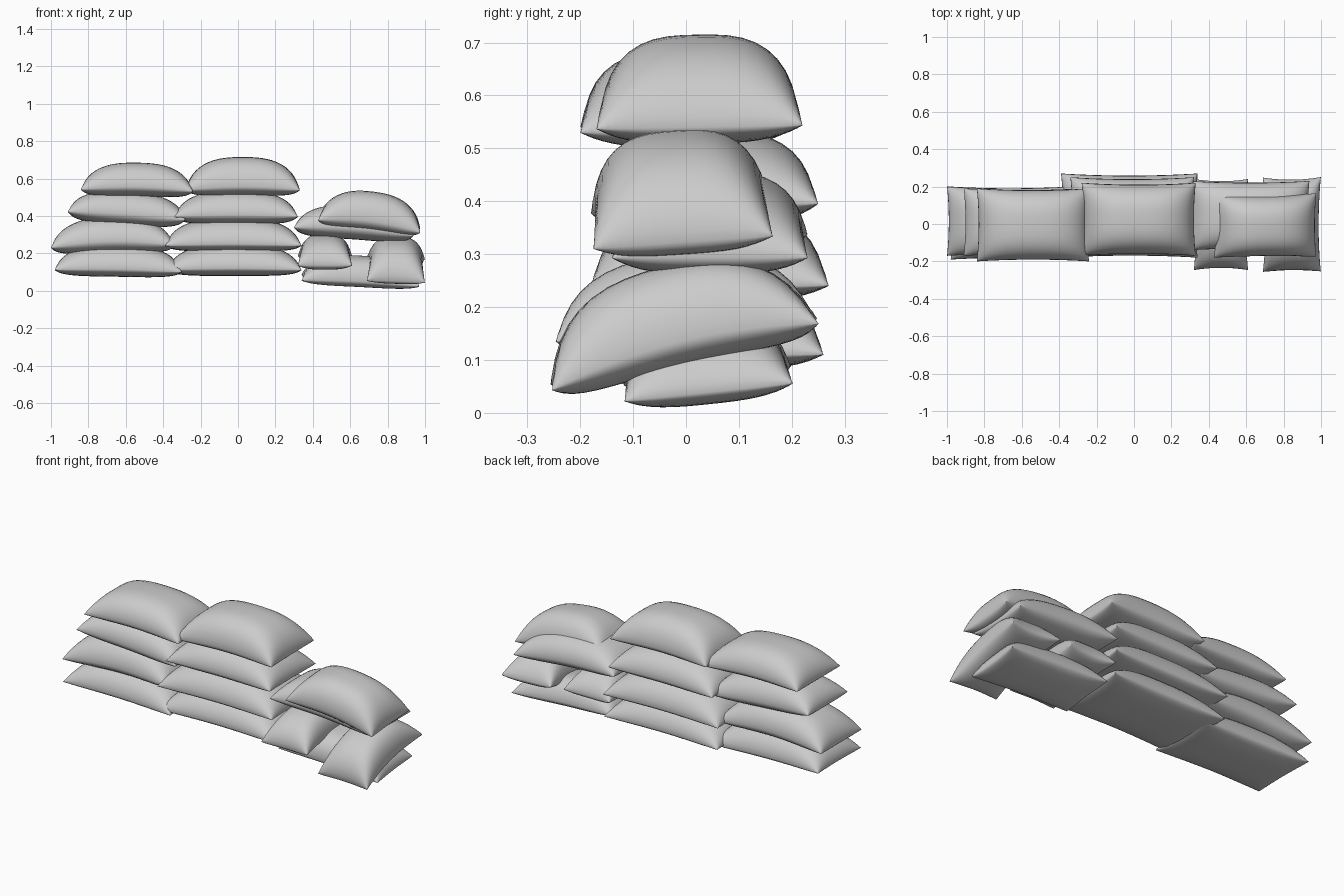
import bpy, bmesh
from math import sin, pi, radians
from mathutils import Matrix, Vector

if "Cube" in bpy.data.objects:
    bpy.data.objects.remove(bpy.data.objects["Cube"])

NU, NV = 28, 20


def bag(name, x, y, z, up, low, droop=0.0, tilt_x=0.0, tilt_y=0.0, pinch=0.05):
    """Stuffed sack: x and y ranges, seam height z, bulge above and below the seam.
    droop bends the ends down; tilts are in degrees."""
    hx, hy = (x[1] - x[0]) / 2, (y[1] - y[0]) / 2
    bm = bmesh.new()
    rows = {}
    for side in (1, -1):
        for i in range(NU + 1):
            for j in range(NV + 1):
                seam = i in (0, NU) or j in (0, NV)
                if seam and side == -1:
                    rows[side, i, j] = rows[1, i, j]
                    continue
                u = sin(pi / 2 * (2 * i / NU - 1))
                v = sin(pi / 2 * (2 * j / NV - 1))
                f = max(0, (1 - abs(u) ** 3) * (1 - abs(v) ** 3)) ** 0.5
                # seam edges are drawn in between the four corner ears
                px = hx * u * (1 - pinch * hy / hx * (1 - v * v))
                py = hy * v * (1 - pinch * (1 - u * u))
                bend = -droop * (u * u if hx > hy else v * v)
                pz = bend + (up if side == 1 else -low) * f
                rows[side, i, j] = bm.verts.new((px, py, pz))
    for side in (1, -1):
        for i in range(NU):
            for j in range(NV):
                q = [rows[side, i, j], rows[side, i + 1, j],
                     rows[side, i + 1, j + 1], rows[side, i, j + 1]]
                bm.faces.new(q if side == 1 else q[::-1])
    bm.transform(Matrix.Translation(Vector((sum(x) / 2, sum(y) / 2, z)))
                 @ Matrix.Rotation(radians(tilt_x), 4, 'X')
                 @ Matrix.Rotation(radians(tilt_y), 4, 'Y'))
    for face in bm.faces:
        face.smooth = True
    mesh = bpy.data.meshes.new(name)
    bm.to_mesh(mesh)
    bm.free()
    ob = bpy.data.objects.new(name, mesh)
    bpy.context.collection.objects.link(ob)
    return ob


# left stack, bottom to top
bag("left_sandbag_1", (-0.98, -0.30), (-0.19, 0.20), 0.115, 0.13, 0.04, 0.01, 0, 1)
bag("left_sandbag_2", (-1.0, -0.34), (-0.17, 0.20), 0.265, 0.13, 0.06, 0.03, 0, -1)
bag("left_sandbag_3", (-0.91, -0.28), (-0.17, 0.19), 0.41, 0.12, 0.06, 0.01, 0, 4)
bag("left_sandbag_4", (-0.84, -0.24), (-0.20, 0.19), 0.555, 0.13, 0.05, 0.02, 0, 1)

# middle stack, bottom to top
bag("middle_sandbag_1", (-0.38, 0.34), (-0.18, 0.26), 0.12, 0.13, 0.04, 0.01)
bag("middle_sandbag_2", (-0.39, 0.34), (-0.18, 0.27), 0.25, 0.14, 0.04, 0.01)
bag("middle_sandbag_3", (-0.34, 0.32), (-0.17, 0.25), 0.405, 0.13, 0.05, 0.01)
bag("middle_sandbag_4", (-0.28, 0.33), (-0.17, 0.22), 0.56, 0.155, 0.05, 0.02, 1)

# low right end: base bag, two crosswise bags, two bags laid over them
bag("right_base_sandbag", (0.34, 0.97), (-0.12, 0.20), 0.065, 0.12, 0.04, 0.01, 6, 3)
bag("crosswise_sandbag_inner", (0.32, 0.61), (-0.25, 0.24), 0.18, 0.12, 0.05, 0.02, 6)
bag("crosswise_sandbag_outer", (0.69, 1.0), (-0.27, 0.25), 0.14, 0.14, 0.05, 0.03, 14, 2)
bag("right_middle_sandbag", (0.30, 0.94), (-0.14, 0.23), 0.335, 0.12, 0.06, 0.02, 0, 4)
bag("right_top_sandbag", (0.43, 0.98), (-0.18, 0.16), 0.385, 0.145, 0.06, 0.03, 4, 7)
